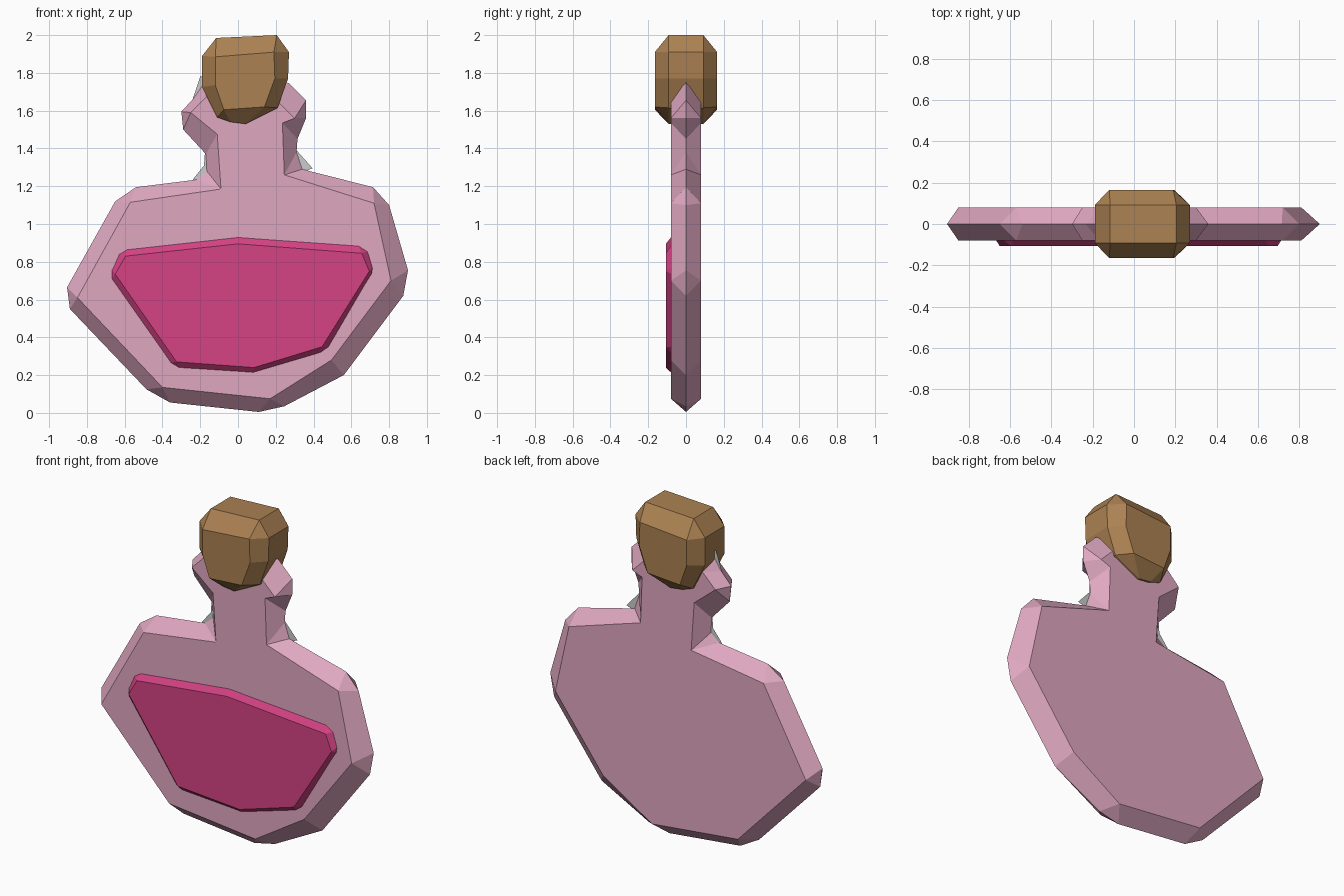
import bpy, bmesh


def material(name, rgb):
    m = bpy.data.materials.new(name)
    m.diffuse_color = (*rgb, 1)
    return m


pink = material("pink glass", (0.74, 0.39, 0.53))
magenta = material("magenta liquid", (0.66, 0.055, 0.23))
brown = material("cork brown", (0.41, 0.22, 0.085))
grey = material("pale grey", (0.6, 0.6, 0.6))


def finish(name, bm, mat):
    bmesh.ops.recalc_face_normals(bm, faces=bm.faces)
    me = bpy.data.meshes.new(name)
    bm.to_mesh(me)
    bm.free()
    me.materials.append(mat)
    ob = bpy.data.objects.new(name, me)
    bpy.context.collection.objects.link(ob)
    return ob


def chamfered_slab(name, profile, y, half, rim, mat):
    """profile: (x, z) face corner, then its one or two rim corners.
    half = half depth of the slab, rim = half depth of its flat rim."""
    bm = bmesh.new()
    n = len(profile)
    sides = []
    for s in (-1, 1):
        face = [bm.verts.new((p[0][0], y + s * half, p[0][1])) for p in profile]
        if s == -1 or rim > 0:
            rims = [[bm.verts.new((q[0], y + s * rim, q[1])) for q in p[1:]] for p in profile]
        bm.faces.new(face)
        for i in range(n):
            j = (i + 1) % n
            bm.faces.new((face[i], face[j], rims[j][0], rims[i][-1]))
            if len(rims[i]) == 2:
                bm.faces.new((face[i], rims[i][1], rims[i][0]))
        sides.append([v for r in rims for v in r])
    if rim > 0:
        a, b = sides
        for i in range(len(a)):
            j = (i + 1) % len(a)
            bm.faces.new((a[i], a[j], b[j], b[i]))
    return finish(name, bm, mat)


# Flat glass flask with neck and collar
chamfered_slab("bottle", [
    [(.17, .075), (.11, .005), (.245, .035)],
    [(.495, .28), (.56, .20)],
    [(.81, .70), (.875, .62), (.90, .755)],
    [(.72, 1.11), (.80, 1.10), (.715, 1.195)],
    [(.245, 1.26), (.34, 1.29), (.31, 1.38)],
    [(.235, 1.535), (.315, 1.45)],
    [(.30, 1.56), (.36, 1.56), (.36, 1.655)],
    [(.18, 1.68), (.27, 1.745), (.20, 1.77)],
    [(-.165, 1.675), (-.17, 1.76), (-.235, 1.665)],
    [(-.25, 1.59), (-.30, 1.595), (-.29, 1.50)],
    [(-.11, 1.475), (-.17, 1.37)],
    [(-.09, 1.185), (-.165, 1.28), (-.22, 1.235)],
    [(-.57, 1.115), (-.54, 1.195), (-.65, 1.12)],
    [(-.85, .61), (-.905, .665), (-.89, .55)],
    [(-.40, .135), (-.485, .125), (-.36, .055)],
], 0, .08, 0, pink)

# Raised liquid panel on the front
chamfered_slab("liquid", [
    [(.085, .24), (.08, .21)],
    [(.445, .35), (.435, .315), (.485, .35)],
    [(.695, .75), (.71, .735), (.715, .77)],
    [(.655, .845), (.69, .855), (.635, .89)],
    [(0, .895), (0, .935)],
    [(-.595, .83), (-.585, .87), (-.635, .84)],
    [(-.65, .735), (-.67, .76), (-.67, .705)],
    [(-.325, .27), (-.36, .265), (-.31, .235)],
], -.075, .032, 0, magenta)

# Chunky stopper
chamfered_slab("cork", [
    [(.14, 1.62), (.04, 1.53), (.21, 1.615)],
    [(.195, 1.77), (.265, 1.77)],
    [(.19, 1.91), (.27, 1.91), (.205, 2.0)],
    [(-.12, 1.885), (-.115, 1.985), (-.19, 1.89)],
    [(-.12, 1.735), (-.19, 1.725)],
    [(-.075, 1.605), (-.11, 1.565), (-.04, 1.54)],
], 0, .165, .092, brown)

# Thin sheet inside the neck that shows as slivers at its edges
bm = bmesh.new()
bm.faces.new([bm.verts.new((x, 0, z)) for x, z in (
    (.25, 1.24), (.395, 1.295), (.31, 1.39), (.31, 1.60), (.25, 1.77),
    (-.20, 1.78), (-.24, 1.66), (-.17, 1.45), (-.18, 1.31), (-.24, 1.235), (-.1, 1.2))])
finish("neck_sheet", bm, grey)
